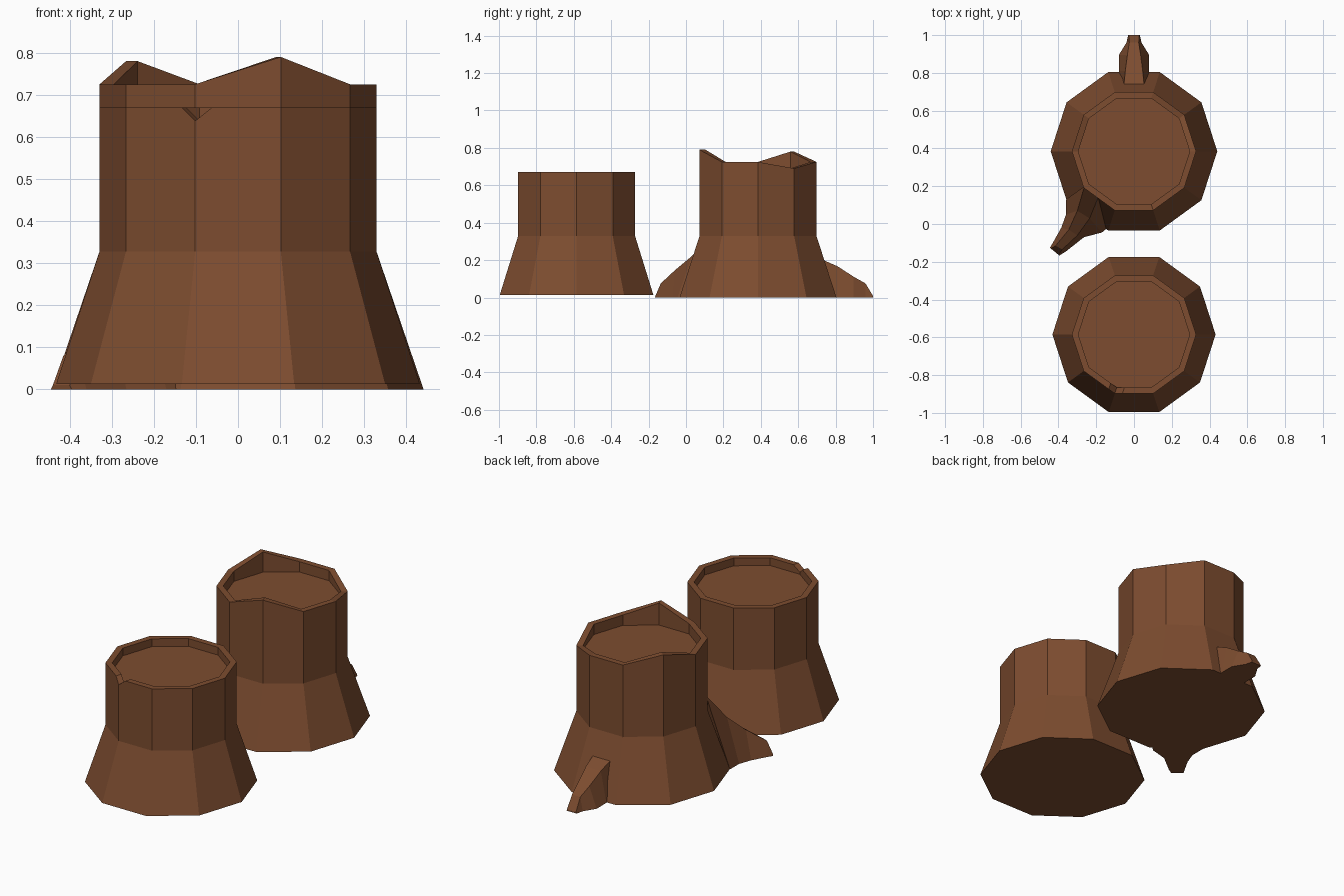
import bpy, bmesh, math
from mathutils import Matrix

if "Cube" in bpy.data.objects:
    bpy.data.objects.remove(bpy.data.objects["Cube"])

bark = bpy.data.materials.new("bark_brown")
bark.diffuse_color = (0.205, 0.073, 0.029, 1)
bark.use_nodes = True
bark.node_tree.nodes["Principled BSDF"].inputs["Base Color"].default_value = bark.diffuse_color


def make_object(name, bm):
    bmesh.ops.recalc_face_normals(bm, faces=bm.faces)
    me = bpy.data.meshes.new(name)
    bm.to_mesh(me)
    bm.free()
    me.materials.append(bark)
    ob = bpy.data.objects.new(name, me)
    bpy.context.collection.objects.link(ob)
    return ob


def loft(name, rings):
    """Bridge closed rings of points and cap both ends."""
    bm = bmesh.new()
    loops = [[bm.verts.new(p) for p in r] for r in rings]
    n = len(loops[0])
    for a, b in zip(loops, loops[1:]):
        for i in range(n):
            j = (i + 1) % n
            bm.faces.new((a[i], a[j], b[j], b[i]))
    bm.faces.new(loops[0][::-1])
    bm.faces.new(loops[-1])
    return make_object(name, bm)


def stump(name, cy, base_r, base_z, rim, floor_z):
    """Ten-sided flared stump with a raised bark rim."""
    def ring(r, zs):
        return [(r * math.cos(math.radians(36 * i)),
                 cy + r * math.sin(math.radians(36 * i)), zs[i]) for i in range(10)]
    return loft(name, [ring(base_r, [base_z] * 10), ring(0.329, [0.328] * 10),
                       ring(0.329, rim), ring(0.295, rim), ring(0.295, [floor_z] * 10)])


# Front stump, even rim with a small chip
front = stump("front_stump", -0.585, 0.432, 0.013, [0.67] * 10, 0.627)

# Wedge cutter for the chip in the rim
a = math.radians(252)
wedge = [(-0.062, 0.02), (0.062, 0.02), (0, -0.032)]
cutter = loft("chip_cutter", [[(x, s, z) for x, z in wedge] for s in (-0.036, 0.05)])
cutter.data.transform(Matrix.Translation((0.31 * math.cos(a), -0.585 + 0.31 * math.sin(a), 0.67))
                      @ Matrix.Rotation(a - math.pi / 2, 4, 'Z'))
cutter.hide_render = True
cutter.hide_set(True)
mod = front.modifiers.new("chip", 'BOOLEAN')
mod.operation = 'DIFFERENCE'
mod.solver = 'EXACT'
mod.object = cutter

# Back stump, jagged rim
rim = [0.725] * 10
rim[1], rim[4], rim[8] = 0.69, 0.78, 0.79
stump("back_stump", 0.385, 0.441, 0.0, rim, 0.668)

# Rear root: y, half width at ground, half width on top, top height
rear = [(0.70, 0.085, 0.057, 0.215), (0.81, 0.08, 0.046, 0.167), (0.895, 0.08, 0.035, 0.112),
        (0.96, 0.04, 0.025, 0.075), (1.0, 0.031, 0.027, 0.008)]
loft("rear_root", [[(-b, y, 0), (-t, y, z), (t, y, z), (b, y, 0)] for y, b, t, z in rear])

# Side root sweeping forward: ground left, top left, top right, ground right
side = [
    [(-0.36, 0.13, 0), (-0.262, 0.20, 0.41), (-0.19, 0.14, 0.34), (-0.14, -0.02, 0)],
    [(-0.36, 0.05, 0), (-0.30, 0.07, 0.25), (-0.235, 0.03, 0.22), (-0.17, -0.045, 0)],
    [(-0.385, -0.02, 0), (-0.345, -0.03, 0.155), (-0.30, -0.06, 0.145), (-0.265, -0.07, 0)],
    [(-0.43, -0.10, 0), (-0.415, -0.115, 0.08), (-0.38, -0.135, 0.075), (-0.36, -0.145, 0)],
    [(-0.445, -0.125, 0), (-0.44, -0.13, 0.01), (-0.40, -0.163, 0.01), (-0.395, -0.167, 0)],
]
loft("side_root", side)
